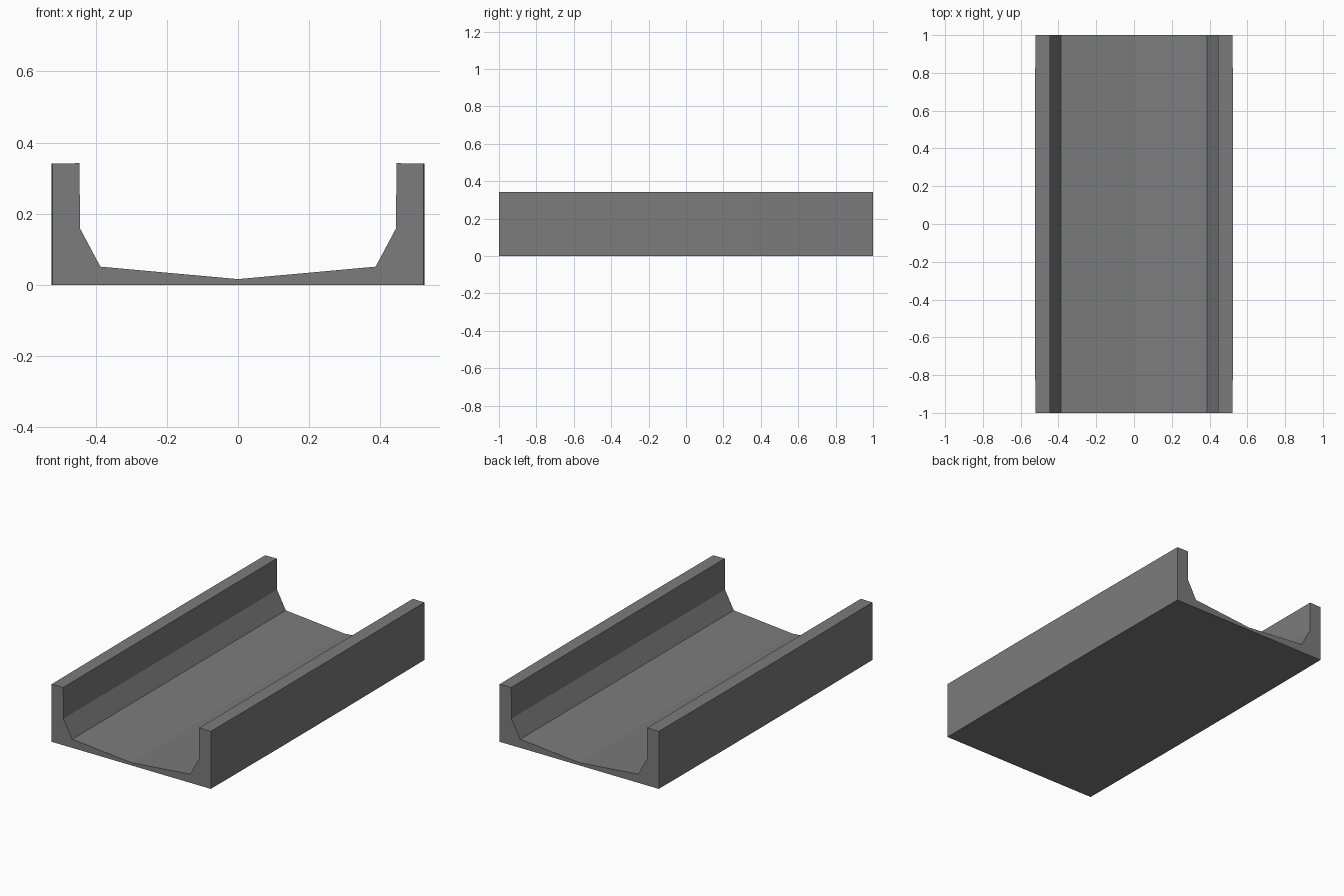
import bpy
import bmesh

cube = bpy.data.objects.get("Cube")
if cube:
    bpy.data.objects.remove(cube, do_unlink=True)

# Concrete grey
grey = bpy.data.materials.new("concrete_grey")
grey.use_nodes = True
colour = (0.2, 0.2, 0.2, 1)
grey.diffuse_color = colour
grey.node_tree.nodes["Principled BSDF"].inputs["Base Color"].default_value = colour


def cross_section(outer):
    """Closed channel outline: half profile mirrored across the centre."""
    half = [(outer, 0), (outer, 0.341), (0.446, 0.342), (0.444, 0.158), (0.387, 0.051)]
    mirrored = [(-x, z) for x, z in reversed(half)]
    return half + [(0, 0.016)] + mirrored


# Channel: outline lofted along y, with outer walls bowed very slightly
bm = bmesh.new()
stations = [(-1, 0.522), (-0.35, 0.525), (0.35, 0.525), (1, 0.522)]
rings = [[bm.verts.new((x, y, z)) for x, z in cross_section(outer)]
         for y, outer in stations]
for near, far in zip(rings, rings[1:]):
    for i in range(len(near)):
        j = (i + 1) % len(near)
        bm.faces.new((near[i], near[j], far[j], far[i]))

# End caps
bm.faces.new(rings[0])
bm.faces.new(rings[-1])
bmesh.ops.recalc_face_normals(bm, faces=bm.faces)

mesh = bpy.data.meshes.new("drainage_channel")
bm.to_mesh(mesh)
bm.free()
mesh.materials.append(grey)
channel = bpy.data.objects.new("drainage_channel", mesh)
bpy.context.collection.objects.link(channel)
